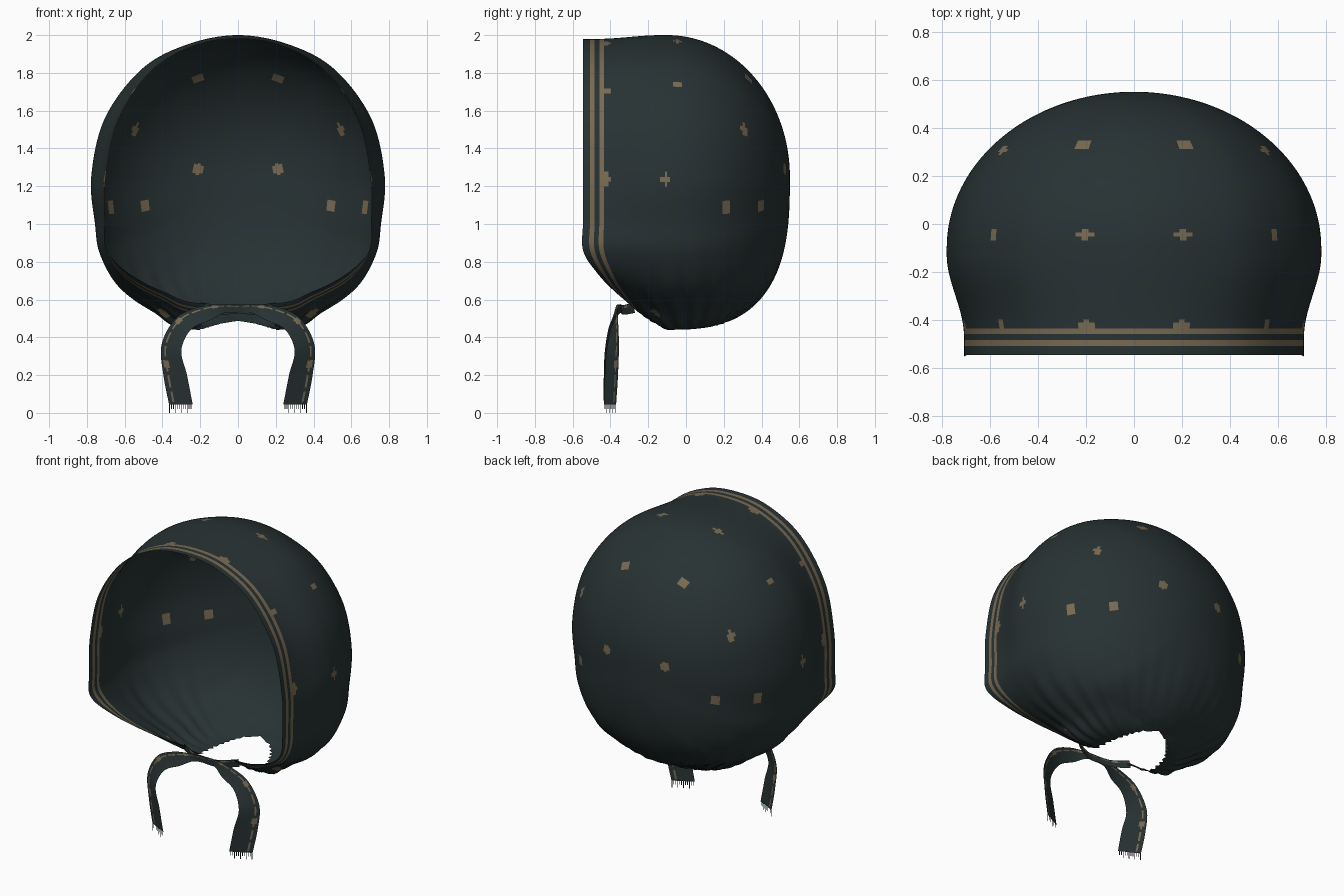
import bpy, bmesh, math
from mathutils import Vector
from mathutils.kdtree import KDTree

cube = bpy.data.objects.get("Cube")
if cube:
    bpy.data.objects.remove(cube, do_unlink=True)


def material(name, rgb):
    m = bpy.data.materials.new(name)
    m.use_nodes = True
    m.diffuse_color = (*rgb, 1)
    b = m.node_tree.nodes["Principled BSDF"]
    b.inputs["Base Color"].default_value = (*rgb, 1)
    b.inputs["Roughness"].default_value = 0.9
    return m


MATS = [material("dark teal cloth", (0.021, 0.032, 0.033)),
        material("tan print", (0.19, 0.145, 0.085))]


def mirror(p):
    return Vector((-p.x, p.y, p.z))


def spline(pts, steps, before=None, after=None):
    """Catmull-Rom curve through pts."""
    q = [before or pts[0]] + pts + [after or pts[-1]]
    out = []
    for i in range(1, len(q) - 2):
        a, b, c, d = q[i - 1:i + 3]
        for k in range(steps):
            t = k / steps
            out.append(0.5 * (2 * b + (c - a) * t + (2 * a - 5 * b + 4 * c - d) * t * t
                              + (3 * b - a - 3 * c + d) * t ** 3))
    return out + [pts[-1].copy()]


def grid_object(name, rows, paint):
    """Skin rows of points; paint(row, column) picks the material."""
    bm = bmesh.new()
    vs = [[bm.verts.new(p) for p in r] for r in rows]
    for i in range(len(rows) - 1):
        for j in range(len(rows[0]) - 1):
            f = bm.faces.new((vs[i][j], vs[i + 1][j], vs[i + 1][j + 1], vs[i][j + 1]))
            f.material_index = paint(i, j)
    bmesh.ops.remove_doubles(bm, verts=bm.verts, dist=0.0004)
    bmesh.ops.recalc_face_normals(bm, faces=bm.faces)
    return finish(name, bm)


def finish(name, bm):
    me = bpy.data.meshes.new(name)
    bm.to_mesh(me)
    bm.free()
    for m in MATS:
        me.materials.append(m)
    for p in me.polygons:
        p.use_smooth = True
    ob = bpy.data.objects.new(name, me)
    bpy.context.collection.objects.link(ob)
    return ob


# Half outlines from neck to crown: (x, z), plus how far the front edge sweeps back
FRONT = [(.17, .58), (.4, .645), (.58, .74), (.695, .86), (.705, 1.02),
         (.7, 1.25), (.635, 1.55), (.46, 1.81), (.23, 1.945), (0, 1.98)]
WIDEST = [(.21, .44), (.45, .54), (.63, .67), (.73, .84), (.757, 1.0),
          (.777, 1.25), (.705, 1.56), (.51, 1.82), (.27, 1.95), (0, 2.0)]
SWEEP = [.25, .165, .075, 0, 0, 0, 0, 0, 0, 0]
Y_FRONT, Y_MID, DEPTH, Z_MID = -0.545, -0.1, 0.65, 1.25


def smooth(t):
    t = min(1, max(0, t))
    return t * t * (3 - 2 * t)


def section(half):
    full = half + [mirror(p) for p in reversed(half[:-1])]
    return spline(full, 10, mirror(half[1]), half[1])


def brim_section(y):
    f = (y - Y_FRONT) / (Y_MID - Y_FRONT)
    half = []
    for k, (a, b) in enumerate(zip(FRONT, WIDEST)):
        w = f ** 0.75 if k < 3 else smooth((y + 0.47) / 0.34)
        half.append(Vector((a[0] + (b[0] - a[0]) * w, y + SWEEP[k] * (1 - f),
                            a[1] + (b[1] - a[1]) * w)))
    return section(half)


def dome_section(angle):
    t, c = math.sin(angle), max(0, math.cos(angle))
    low = max(0, 1 - t ** 2.8) ** (1 / 2.8)
    neck = WIDEST[0][0] * math.sqrt(max(0, 1 - (t / 0.5) ** 2))
    half = []
    for k, (x, z) in enumerate(WIDEST):
        dz = z - Z_MID
        half.append(Vector((neck if k == 0 else x * c, Y_MID + DEPTH * t,
                            Z_MID + dz * (c if dz > 0 else low))))
    return section(half)


def gather(p):
    """Small pleats that fan out from the neck opening."""
    x, y = p.x, p.y - 0.02
    near = math.exp(-max(0, p.z - 0.43) / 0.1) * smooth((p.y + 0.34) / 0.15)
    r = 1 + 0.07 * near * math.sin(30 * math.atan2(abs(x), y)) * smooth(abs(x) / 0.08)
    return Vector((x * r, 0.02 + y * r, p.z))


# Bonnet shell: straight brim followed by the rounded back
BRIM, DOME = 36, 64
ys = [Y_FRONT + (Y_MID - Y_FRONT) * i / BRIM for i in range(BRIM + 1)]
rows = [brim_section(y) for y in ys]
rows += [dome_section(math.pi / 2 * i / DOME) for i in range(1, DOME + 1)]
rows = [[gather(p) for p in r] for r in rows]


def brim_stripes(i, j):
    if i >= BRIM:
        return 0
    y = (ys[i] + ys[i + 1]) / 2
    return int(-0.508 < y < -0.485 or -0.453 < y < -0.428)


shell = grid_object("bonnet_shell", rows, brim_stripes)

# Printed dots, snapped to the nearest cloth on both halves
DOTS = [(.2, -.05, 1.98), (.59, -.05, 1.74), (.775, -.1, 1.24), (.21, .34, 1.78),
        (.56, .32, 1.52), (.21, .53, 1.29), (.49, .39, 1.1), (.68, .21, 1.09),
        (.19, -.425, 1.95), (.56, -.425, 1.73), (.71, -.425, 1.25), (.38, -.14, .54)]
polys = shell.data.polygons
tree = KDTree(len(polys))
for p in polys:
    tree.insert(p.center, p.index)
tree.balance()
for d in DOTS:
    for s in (1, -1):
        spot = tree.find((s * d[0], d[1], d[2]))[0]
        for _, index, _ in tree.find_range(spot, 0.03):
            polys[index].material_index = 1

# Ties: ribbons that cross under the chin and hang down
OUTER = [(-.2, -.28, .585), (-.08, -.33, .57), (.08, -.35, .575), (.21, -.36, .56),
         (.33, -.36, .5), (.405, -.355, .36), (.395, -.36, .2), (.365, -.37, .045)]
INNER = [(-.2, -.27, .53), (-.08, -.325, .52), (.06, -.345, .53), (.15, -.38, .49),
         (.25, -.4, .44), (.3, -.42, .33), (.27, -.43, .2), (.24, -.435, .045)]
COLS = 12


def tie(name, side, lift):
    a = spline([Vector(p) for p in OUTER], 8)
    b = spline([Vector(p) for p in INNER], 8)
    strip = []
    for i, (p, q) in enumerate(zip(a, b)):
        strip.append([])
        for k in range(COLS + 1):
            v = p.lerp(q, k / COLS)
            v.y -= lift * math.sin(math.pi * i / (len(a) - 1))
            v.x *= side
            strip[-1].append(v)

    def print_rule(i, j):
        dashed = j == 2 and i % 4 != 3
        dot = j in (1, 2, 3) and i % 13 in (5, 6)
        return int(dashed or dot)

    grid_object(name, strip, print_rule)

    # Frayed threads at the loose end
    bm = bmesh.new()
    end = strip[-1]
    for k in range(COLS):
        p, q = end[k], end[k].lerp(end[k + 1], 0.4)
        drop = Vector((0, 0, -0.045 if k % 3 == 0 else -0.025))
        bm.faces.new([bm.verts.new(v) for v in (p, q, q + drop, p + drop)])
    finish(name + "_fringe", bm)


tie("left_tie", 1, 0.0)
tie("right_tie", -1, 0.012)
